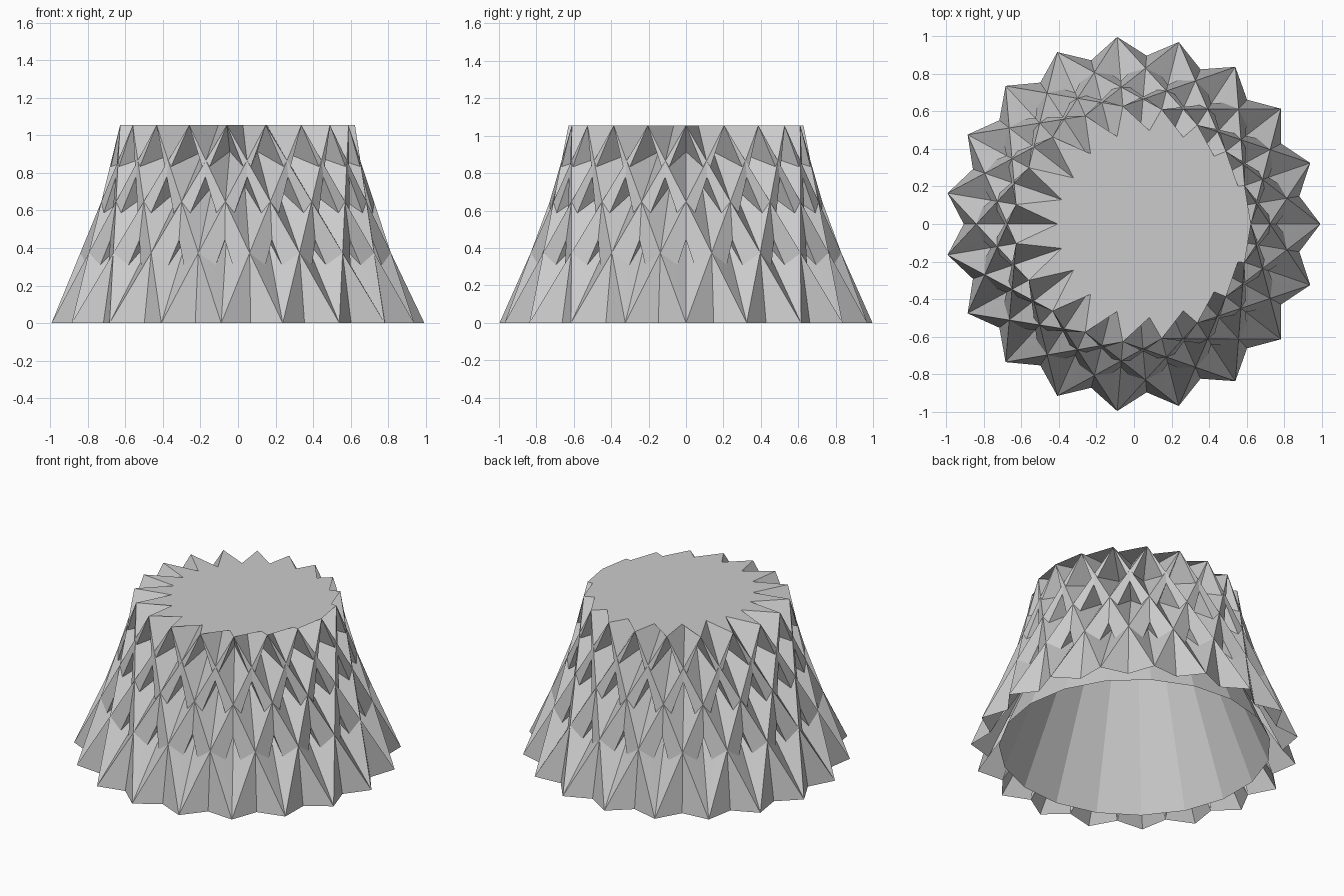
import bpy, bmesh, math

if "Cube" in bpy.data.objects:
    bpy.data.objects.remove(bpy.data.objects["Cube"])

N = 19            # pleats around the shade
H = 1.055         # height
SHIFT = 2         # pleats each ridge travels sideways on its way up
XOFF = -0.007     # centres the odd-sided star

grey = bpy.data.materials.new("warm_grey")
grey.diffuse_color = (0.6, 0.6, 0.6, 1)
grey.use_nodes = True
grey.node_tree.nodes["Principled BSDF"].inputs["Base Color"].default_value = grey.diffuse_color


def polar(r, turn, z):
    a = 2 * math.pi * turn / N
    return (r * math.cos(a) + XOFF, r * math.sin(a), z)


def finish(bm, name):
    mesh = bpy.data.meshes.new(name)
    bm.to_mesh(mesh)
    bm.free()
    mesh.materials.append(grey)
    ob = bpy.data.objects.new(name, mesh)
    bpy.context.collection.objects.link(ob)
    return ob


def star(bm, tip, valley, z, shift=0):
    ring = []
    for i in range(2 * N):
        r = valley if i % 2 else tip
        ring.append(bm.verts.new(polar(r, i / 2 + shift, z)))
    return ring


# Two pleated skins, leaning in opposite directions, cross into diamonds
for name, side in (("left_leaning_pleats", -1), ("right_leaning_pleats", 1)):
    bm = bmesh.new()
    low = star(bm, 1.0, 0.9, 0)
    high = star(bm, 0.63, 0.4, H, side * SHIFT)
    for i in range(2 * N):
        # every strip is split along the diagonal that leans less than the ridges
        j = (i + side) % (2 * N)
        for tri in ((low[i], low[j], high[i]), (low[j], high[j], high[i])):
            bm.faces.new(tri if side > 0 else tri[::-1])
    finish(bm, name)

# Star-shaped lid, fanned from one tip
bm = bmesh.new()
rim = star(bm, 0.63, 0.4, H)
for i in range(1, 2 * N - 1):
    f = bm.faces.new((rim[0], rim[i], rim[i + 1]))
    f.normal_update()
    if f.normal.z < 0:
        f.normal_flip()
finish(bm, "top_lid")

# Plain tapered lining inside the pleats
bm = bmesh.new()
rings = []
for r, z in ((0.83, 0), (0.39, H)):
    rings.append([bm.verts.new(polar(r, k, z)) for k in range(N)])
for k in range(N):
    n = (k + 1) % N
    bm.faces.new((rings[0][k], rings[0][n], rings[1][n], rings[1][k]))
finish(bm, "inner_lining")
